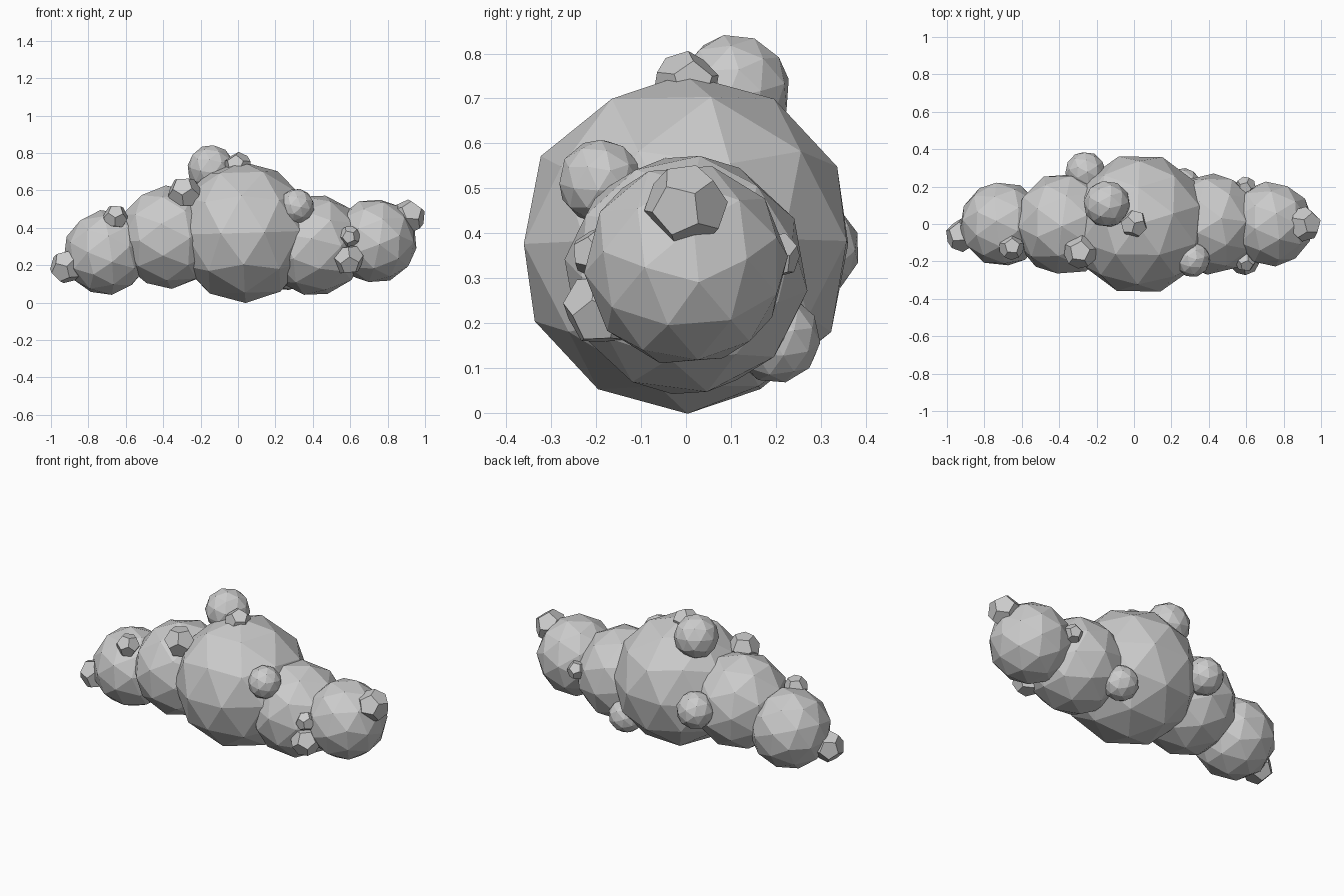
import bpy, bmesh, random
from math import sqrt
from mathutils import Vector, Matrix, Euler

if "Cube" in bpy.data.objects:
    bpy.data.objects.remove(bpy.data.objects["Cube"])

random.seed(4)
PHI = (1 + sqrt(5)) / 2


def finish(bm, name, centre, radius, rotation):
    bmesh.ops.transform(bm, verts=bm.verts,
                        matrix=Matrix.Translation(centre) @ rotation.to_matrix().to_4x4() @ Matrix.Scale(radius, 4))
    bmesh.ops.recalc_face_normals(bm, faces=bm.faces)
    mesh = bpy.data.meshes.new(name)
    bm.to_mesh(mesh)
    bm.free()
    bpy.context.collection.objects.link(bpy.data.objects.new(name, mesh))


def random_turn():
    return Euler([random.uniform(0, 6.28) for _ in range(3)])


def puff(name, centre, radius, rotation=None):
    """Faceted ball with 80 triangles."""
    bm = bmesh.new()
    bmesh.ops.create_icosphere(bm, subdivisions=2, radius=1)
    finish(bm, name, Vector(centre), radius, rotation or random_turn())


def tuft(name, centre, radius):
    """Twelve-sided pentagonal ball."""
    bm = bmesh.new()
    signs = (-1, 1)
    pts = [(a, b, c) for a in signs for b in signs for c in signs]
    for a in signs:
        for b in signs:
            p = (0, a / PHI, b * PHI)
            pts += [p, (p[1], p[2], p[0]), (p[2], p[0], p[1])]
    for p in pts:
        bm.verts.new(Vector(p).normalized())
    bmesh.ops.convex_hull(bm, input=bm.verts)
    bmesh.ops.dissolve_limit(bm, angle_limit=0.02, verts=bm.verts, edges=bm.edges)
    finish(bm, name, Vector(centre), radius, random_turn())


# Main cloud body
puff("cloud_centre", (0.03, 0, 0.376), 0.378, Euler((0.0, -0.03, 0.3)))
puff("cloud_left", (-0.37, 0, 0.35), 0.277)
puff("cloud_far_left", (-0.705, 0, 0.268), 0.229)
puff("cloud_right", (0.41, 0, 0.307), 0.273)
puff("cloud_far_right", (0.73, 0, 0.33), 0.229)

# Medium bumps
puff("top_bump", (-0.145, 0.107, 0.718), 0.126)
puff("front_bump", (0.313, -0.19, 0.515), 0.095)
puff("back_left_bump", (-0.26, 0.28, 0.365), 0.108)
puff("back_right_bump", (0.262, 0.2, 0.165), 0.1)

# Small tufts
tufts = [
    ("crown", (0, 0, 0.73), 0.076),
    ("front_left", (-0.287, -0.15, 0.588), 0.09),
    ("left_joint", (-0.655, -0.125, 0.458), 0.068),
    ("left_tip", (-0.919, -0.06, 0.19), 0.09),
    ("right_tip", (0.91, 0, 0.46), 0.094),
    ("right_low", (0.59, -0.19, 0.23), 0.085),
    ("right_front", (0.597, -0.2, 0.355), 0.057),
    ("right_back", (0.597, 0.2, 0.35), 0.055),
]
for name, centre, radius in tufts:
    tuft(name + "_tuft", centre, radius)
